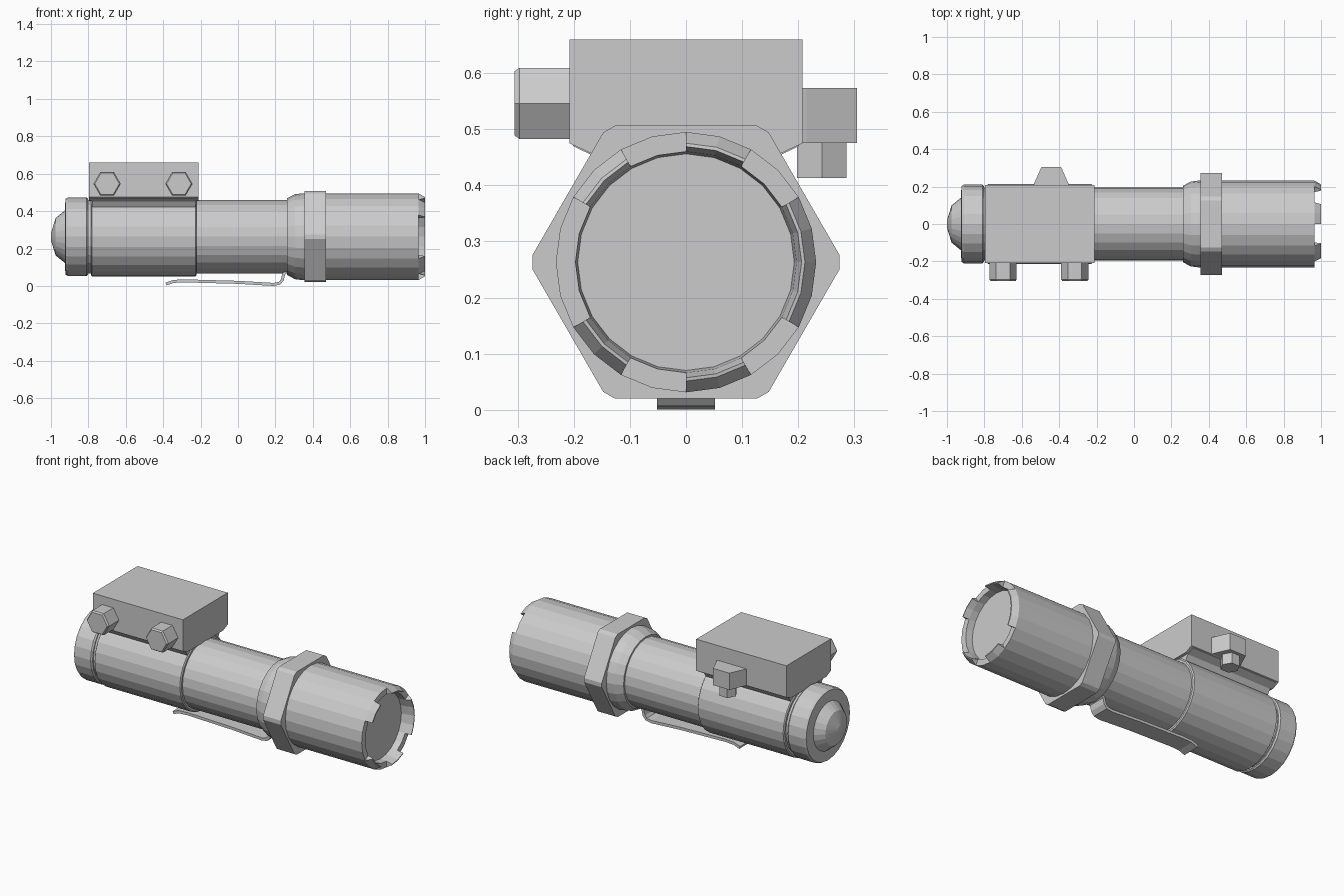
import bpy, bmesh
from math import cos, sin, radians, pi
from mathutils import Vector

if "Cube" in bpy.data.objects:
    bpy.data.objects.remove(bpy.data.objects["Cube"])

CZ = 0.263   # height of the barrel axis
SEG = 24


def finish(name, bm):
    bmesh.ops.remove_doubles(bm, verts=bm.verts, dist=1e-5)
    bmesh.ops.recalc_face_normals(bm, faces=bm.faces)
    me = bpy.data.meshes.new(name)
    bm.to_mesh(me)
    bm.free()
    ob = bpy.data.objects.new(name, me)
    bpy.context.collection.objects.link(ob)
    return ob


def ring_point(x, r, a):
    return (x, r * cos(a), CZ + r * sin(a))


def lathe(name, profile):
    """Turn an (x, radius) profile around the barrel axis."""
    bm = bmesh.new()
    rings = [[bm.verts.new(ring_point(x, r, 2 * pi * i / SEG)) for i in range(SEG)]
             for x, r in profile]
    for a, b in zip(rings, rings[1:]):
        for i in range(SEG):
            j = (i + 1) % SEG
            bm.faces.new((a[i], a[j], b[j], b[i]))
    bm.faces.new(rings[0])
    bm.faces.new(rings[-1])
    return finish(name, bm)


def loft(name, sections):
    """Skin a list of equal-length closed sections and cap the ends."""
    bm = bmesh.new()
    rows = [[bm.verts.new(p) for p in s] for s in sections]
    n = len(rows[0])
    for a, b in zip(rows, rows[1:]):
        for i in range(n):
            j = (i + 1) % n
            bm.faces.new((a[i], a[j], b[j], b[i]))
    bm.faces.new(rows[0])
    bm.faces.new(rows[-1])
    return finish(name, bm)


def hexagon(r, start=0):
    return [(r * cos(start + k * pi / 3), r * sin(start + k * pi / 3)) for k in range(6)]


# Tail, barrel and head
lathe("tail_button", [(-1.0, 0.02), (-0.975, 0.10), (-0.92, 0.145), (-0.90, 0.145)])
lathe("tail_cap", [(-0.925, 0.165), (-0.922, 0.203), (-0.91, 0.21), (-0.81, 0.21), (-0.802, 0.203)])
lathe("barrel", [(-0.81, 0.196), (0.27, 0.196)])
lathe("clamp_sleeve", [(-0.785, 0.207), (-0.78, 0.214), (-0.228, 0.214), (-0.223, 0.207)])
lathe("head", [(0.26, 0.19), (0.262, 0.205), (0.305, 0.227), (0.345, 0.232), (0.965, 0.232),
               (0.965, 0.197), (0.925, 0.193)])

# Bezel teeth standing on the head rim
bm = bmesh.new()
tooth = [(0.965, 0.232), (0.999, 0.212), (1.0, 0.206), (0.965, 0.197)]
for start, end in ((-30, 30), (60, 90), (120, 150), (210, 240), (270, 300)):
    rows = [[bm.verts.new(ring_point(x, r, radians(a))) for x, r in tooth]
            for a in range(start, end + 1, 15)]
    for a, b in zip(rows, rows[1:]):
        for i in range(4):
            j = (i + 1) % 4
            bm.faces.new((a[i], a[j], b[j], b[i]))
    bm.faces.new(rows[0])
    bm.faces.new(rows[-1])
finish("bezel_teeth", bm)

# Hexagonal collar with clipped corners
corners = [Vector(p) for p in hexagon(0.281)]
clipped = []
for k, c in enumerate(corners):
    for other in (corners[k - 1], corners[(k + 1) % 6]):
        clipped.append(c.lerp(other, 0.05))
loft("hex_collar", [[(x, y, CZ + z) for y, z in clipped] for x in (0.355, 0.47)])

# Mount block with a tapered underside
half = [(0.208, 0.66), (0.208, 0.475), (0.165, 0.455), (0.13, 0.40)]
outline = half + [(-y, z) for y, z in reversed(half)]
outer = half[:3] + [(-y, z) for y, z in reversed(half[:3])]
loft("mount_block", [[(x, y, z) for y, z in outer] for x in (-0.797, -0.212)])
loft("mount_neck", [[(x, y * 0.97, z - 0.005) for y, z in outline] for x in (-0.78, -0.228)])

# Hex bolt heads on the front
for k, bx in enumerate((-0.70, -0.316)):
    loft(f"bolt_{k + 1}", [[(bx + u * s, y, 0.546 + v * s) for u, v in hexagon(0.073)]
                           for y, s in ((-0.20, 1), (-0.297, 1), (-0.306, 0.9))])

# Wedge-shaped lug and hex peg on the back
lug = [(-0.54, 0.20), (-0.535, 0.215), (-0.495, 0.305), (-0.39, 0.305), (-0.35, 0.215), (-0.345, 0.20)]
loft("rear_lug", [[(x, y, z) for x, y in lug] for z in (0.475, 0.573)])
loft("rear_peg", [[(-0.442 + u, 0.242 + v, z) for u, v in hexagon(0.051)] for z in (0.413, 0.48)])

# Pocket clip: bent strip under the barrel
path = [Vector(p) for p in ((-0.385, 0.010), (-0.345, 0.024), (-0.29, 0.027), (0.0, 0.019), (0.19, 0.008),
                            (0.222, 0.014), (0.237, 0.032), (0.245, 0.065), (0.268, 0.085))]
sections = []
for k, p in enumerate(path):
    t = (path[min(k + 1, len(path) - 1)] - path[max(k - 1, 0)]).normalized()
    n = Vector((-t.y, t.x)) * 0.008
    a, b = p + n, p - n
    sections.append([(a.x, -0.052, a.y), (a.x, 0.052, a.y), (b.x, 0.052, b.y), (b.x, -0.052, b.y)])
loft("pocket_clip", sections)
